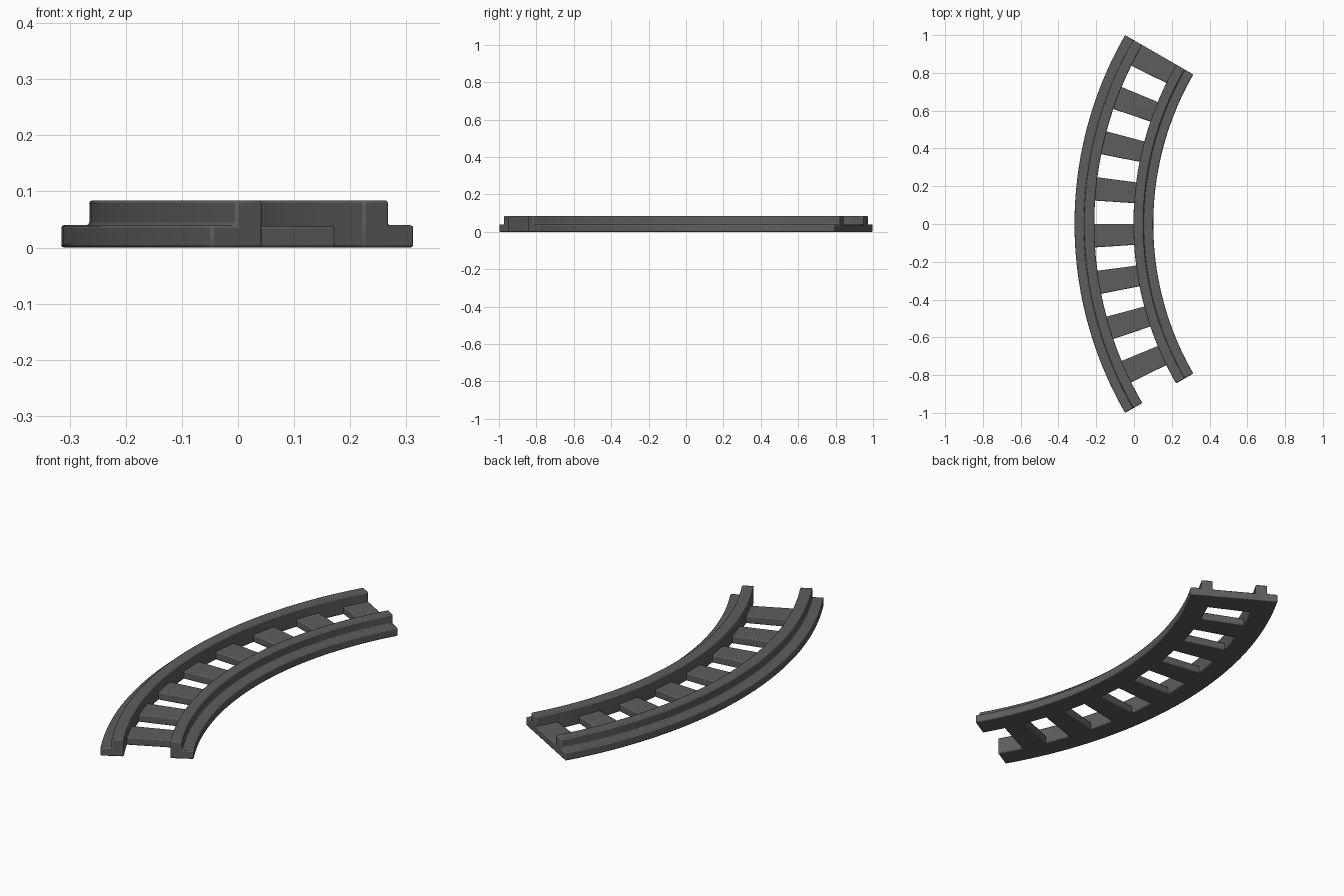
import bpy, bmesh
from math import sin, cos, radians

if "Cube" in bpy.data.objects:
    bpy.data.objects.remove(bpy.data.objects["Cube"])

CX = 1.685            # centre of the curve, on the x axis
HALF = 30.0           # half of the arc angle in degrees
TIES = 8

dark = bpy.data.materials.new("dark_grey")
dark.diffuse_color = (0.11, 0.11, 0.11, 1)
dark.use_nodes = True
dark.node_tree.nodes["Principled BSDF"].inputs["Base Color"].default_value = dark.diffuse_color


def sweep(name, profile, a0, a1, steps, bevel):
    """Sweep a closed (radius, height) profile around the curve centre."""
    bm = bmesh.new()
    rings = []
    for i in range(steps + 1):
        a = radians(a0 + (a1 - a0) * i / steps)
        rings.append([bm.verts.new((CX - r * cos(a), r * sin(a), z)) for r, z in profile])
    n = len(profile)
    for p, q in zip(rings, rings[1:]):
        for k in range(n):
            bm.faces.new((p[k], p[(k + 1) % n], q[(k + 1) % n], q[k]))
    bm.faces.new(rings[0])
    bm.faces.new(rings[-1])
    bmesh.ops.recalc_face_normals(bm, faces=bm.faces)
    mesh = bpy.data.meshes.new(name)
    bm.to_mesh(mesh)
    bm.free()
    ob = bpy.data.objects.new(name, mesh)
    bpy.context.collection.objects.link(ob)
    mesh.materials.append(dark)
    mod = ob.modifiers.new("soft_edges", 'BEVEL')
    mod.width = bevel
    mod.segments = 2
    mod.limit_method = 'ANGLE'
    mod.angle_limit = radians(40)
    bpy.ops.object.select_all(action='DESELECT')
    ob.select_set(True)
    bpy.context.view_layer.objects.active = ob
    bpy.ops.object.shade_smooth_by_angle(angle=radians(25))
    return ob


def rail(name, foot_r, step_r, head_r):
    """Stepped rail: low foot on one side, tall head on the other."""
    base, top = 0.04, 0.084
    sweep(name, [(foot_r, 0), (head_r, 0), (head_r, top), (step_r, top),
                 (step_r, base), (foot_r, base)], -HALF, HALF, 48, 0.005)


# Two rails, with the heads facing each other
rail("outer_rail", 2.0, 1.95, 1.895)
rail("inner_rail", 1.583, 1.635, 1.688)

# Radial ties, the first flush with the back end, each half a pitch wide
pitch = 2 * HALF / TIES
for k in range(TIES):
    a = HALF - k * pitch
    sweep(f"tie_{k + 1}", [(1.675, 0), (1.91, 0), (1.91, 0.038), (1.675, 0.038)],
          a, a - pitch / 2, 2, 0.005)
